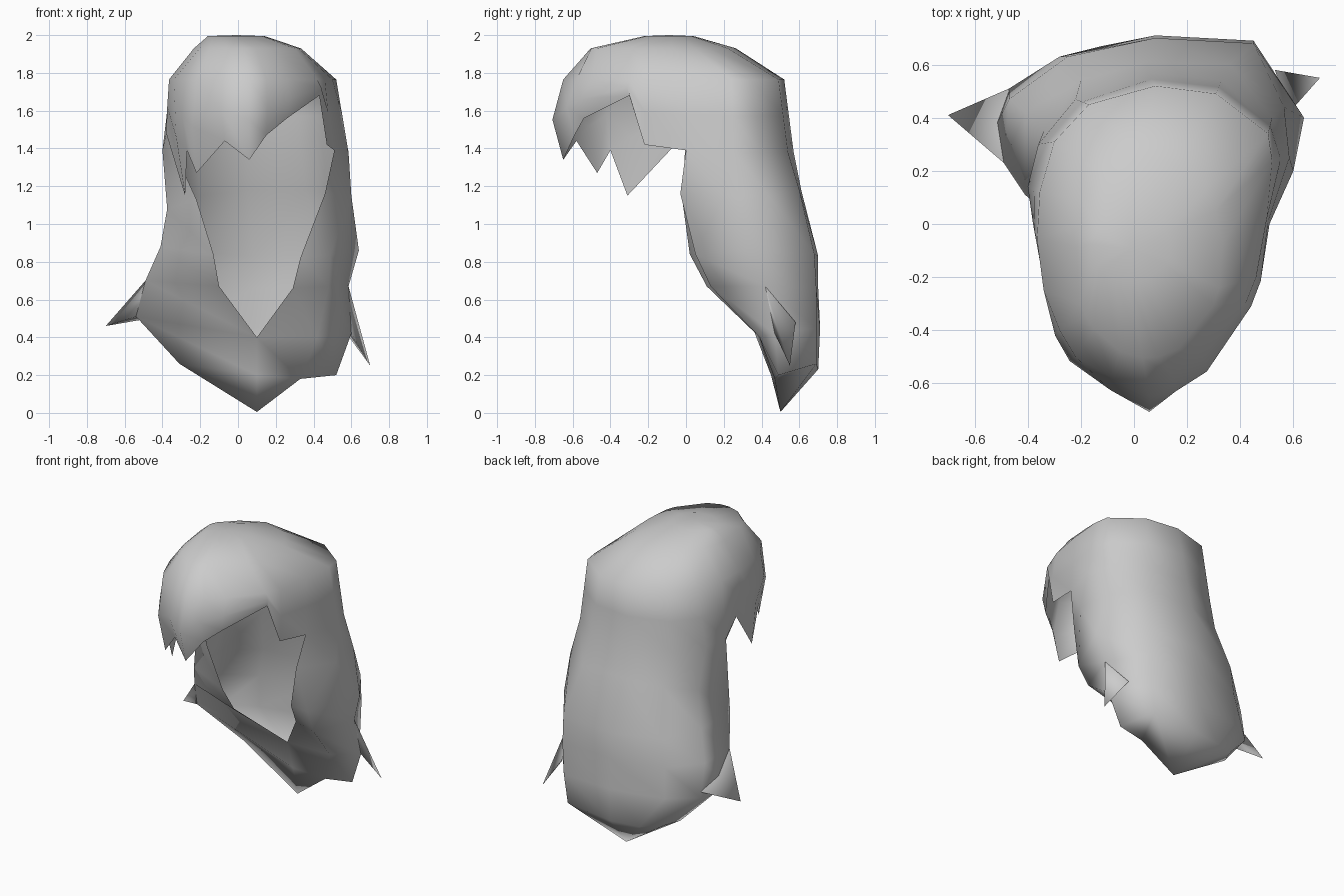
import bpy, bmesh, math

if "Cube" in bpy.data.objects:
    bpy.data.objects.remove(bpy.data.objects["Cube"], do_unlink=True)

grey = bpy.data.materials.new("hair_grey")
grey.use_nodes = True
colour = (0.6, 0.6, 0.6, 1)
grey.diffuse_color = colour
grey.node_tree.nodes["Principled BSDF"].inputs["Base Color"].default_value = colour


def finish(name, bm):
    bmesh.ops.remove_doubles(bm, verts=bm.verts, dist=0.001)
    bmesh.ops.recalc_face_normals(bm, faces=bm.faces)
    mesh = bpy.data.meshes.new(name)
    bm.to_mesh(mesh)
    bm.free()
    mesh.materials.append(grey)
    obj = bpy.data.objects.new(name, mesh)
    bpy.context.collection.objects.link(obj)
    bpy.ops.object.select_all(action='DESELECT')
    obj.select_set(True)
    bpy.context.view_layer.objects.active = obj
    bpy.ops.object.shade_smooth_by_angle(angle=math.pi)
    return obj


def bridge(bm, upper, lower, closed=False):
    n = len(upper)
    for i in range(n if closed else n - 1):
        j = (i + 1) % n
        bm.faces.new((upper[i], lower[i], lower[j], upper[j]))


# Jagged rim of the cap: fringe points, then round the back
rim = [(0.06, -0.65, 1.34), (0.15, -0.59, 1.47), (0.26, -0.54, 1.56),
       (0.43, -0.30, 1.68), (0.47, -0.22, 1.42), (0.51, 0.0, 1.39),
       (0.585, 0.25, 1.38), (0.52, 0.40, 1.38), (0.33, 0.54, 1.38),
       (0.05, 0.57, 1.38), (-0.22, 0.47, 1.38), (-0.36, 0.30, 1.38),
       (-0.40, 0.14, 1.39), (-0.38, 0.0, 1.48), (-0.28, -0.31, 1.15),
       (-0.27, -0.40, 1.39), (-0.22, -0.47, 1.27), (-0.07, -0.58, 1.44)]

# Brow line: the widest part of the crown, one point above each rim point
BROW_Z = 1.765
brow = [(0.06, -0.65), (0.15, -0.58), (0.26, -0.50), (0.42, -0.30),
        (0.46, -0.20), (0.50, 0.02), (0.52, 0.24), (0.505, 0.34),
        (0.31, 0.49), (0.08, 0.52), (-0.17, 0.45), (-0.30, 0.31),
        (-0.355, 0.12), (-0.365, -0.06), (-0.34, -0.25), (-0.28, -0.40),
        (-0.22, -0.50), (-0.08, -0.58)]

# Ellipse rows of the top: z, centre x, radius x, centre y, radius y
top_rows = [(1.995, -0.01, 0.15, -0.09, 0.13), (1.93, 0.05, 0.285, -0.12, 0.385)]

# Long back hair, from the left opening edge round to the right one
lengths = [
    [(0.46, -0.03, 1.16), (0.60, 0.20, 1.15), (0.565, 0.44, 1.15),
     (0.36, 0.60, 1.18), (0.05, 0.61, 1.18), (-0.20, 0.54, 1.15),
     (-0.34, 0.35, 1.10), (-0.375, 0.08, 1.08), (-0.22, -0.02, 1.13)],
    [(0.33, 0.10, 0.82), (0.49, 0.05, 0.84), (0.64, 0.40, 0.86),
     (0.45, 0.68, 0.84), (0.08, 0.70, 0.83), (-0.25, 0.63, 0.85),
     (-0.41, 0.42, 0.88), (-0.41, 0.11, 0.88), (-0.13, 0.02, 0.84)],
    [(0.29, 0.21, 0.66), (0.48, 0.13, 0.67), (0.585, 0.42, 0.67),
     (0.45, 0.69, 0.66), (0.08, 0.70, 0.66), (-0.28, 0.63, 0.66),
     (-0.47, 0.47, 0.68), (-0.49, 0.23, 0.70), (-0.10, 0.11, 0.67)],
    [(0.10, 0.39, 0.40), (0.42, 0.39, 0.40), (0.60, 0.47, 0.42),
     (0.44, 0.69, 0.45), (0.08, 0.71, 0.45), (-0.28, 0.63, 0.45),
     (-0.47, 0.51, 0.46), (-0.54, 0.33, 0.51), (0.10, 0.39, 0.40)],
    [(0.10, 0.45, 0.20), (0.33, 0.47, 0.18), (0.52, 0.49, 0.20),
     (0.41, 0.69, 0.26), (0.08, 0.70, 0.23), (-0.12, 0.67, 0.23),
     (-0.27, 0.61, 0.26), (-0.31, 0.50, 0.26), (0.10, 0.45, 0.20)]]

bm = bmesh.new()

# Gather the crown rows from the top down to the rim
crown = []
for z, cx, rx, cy, ry in top_rows:
    angles = [math.atan2((y + 0.06) / 0.62, (x - 0.09) / 0.48) for x, y, _ in rim]
    crown.append([(cx + rx * math.cos(a), cy + ry * math.sin(a), z) for a in angles])
crown.append([(x, y, BROW_Z) for x, y in brow])

# The row between brow and rim swells toward the front
middle = []
for (bx, by), (rx, ry, rz) in zip(brow, rim):
    x, y = (bx + rx) / 2, (by + ry) / 2
    swell = 1 + 0.1 * max(0, -y / 0.66)
    middle.append((0.085 + (x - 0.085) * swell, -0.07 + (y + 0.07) * swell,
                   (BROW_Z + rz) / 2))
crown += [middle, rim]

rings = [[bm.verts.new(p) for p in row] for row in crown]
top = bm.verts.new((-0.01, -0.09, 2.0))
for i, v in enumerate(rings[0]):
    bm.faces.new((top, v, rings[0][(i + 1) % len(rim)]))
for upper, lower in zip(rings, rings[1:]):
    bridge(bm, upper, lower, True)

# Back and side lengths hang from the rim and meet below the opening
above = rings[-1][5:14]
for row in lengths:
    ring = [bm.verts.new(p) for p in row]
    bridge(bm, above, ring)
    above = ring

# Bottom gathers into a point, with a notch beside the left corner
tip = bm.verts.new((0.10, 0.50, 0.005))
bm.faces.new(above[1:4])
hem = above[:2] + above[3:]
for a, b in zip(hem, hem[1:]):
    bm.faces.new((a, tip, b))
finish("hair_shell", bm)

# Pointed flicks on either side
flicks = {
    "left_flick": [(0.70, 0.55, 0.25), (0.585, 0.42, 0.67),
                   (0.60, 0.47, 0.42), (0.53, 0.58, 0.48)],
    "right_flick": [(-0.70, 0.41, 0.46), (-0.49, 0.23, 0.70),
                    (-0.54, 0.33, 0.51), (-0.47, 0.51, 0.50)]}
for name, points in flicks.items():
    bm = bmesh.new()
    peak, *base = [bm.verts.new(p) for p in points]
    for i in range(3):
        bm.faces.new((peak, base[i], base[(i + 1) % 3]))
    finish(name, bm)
